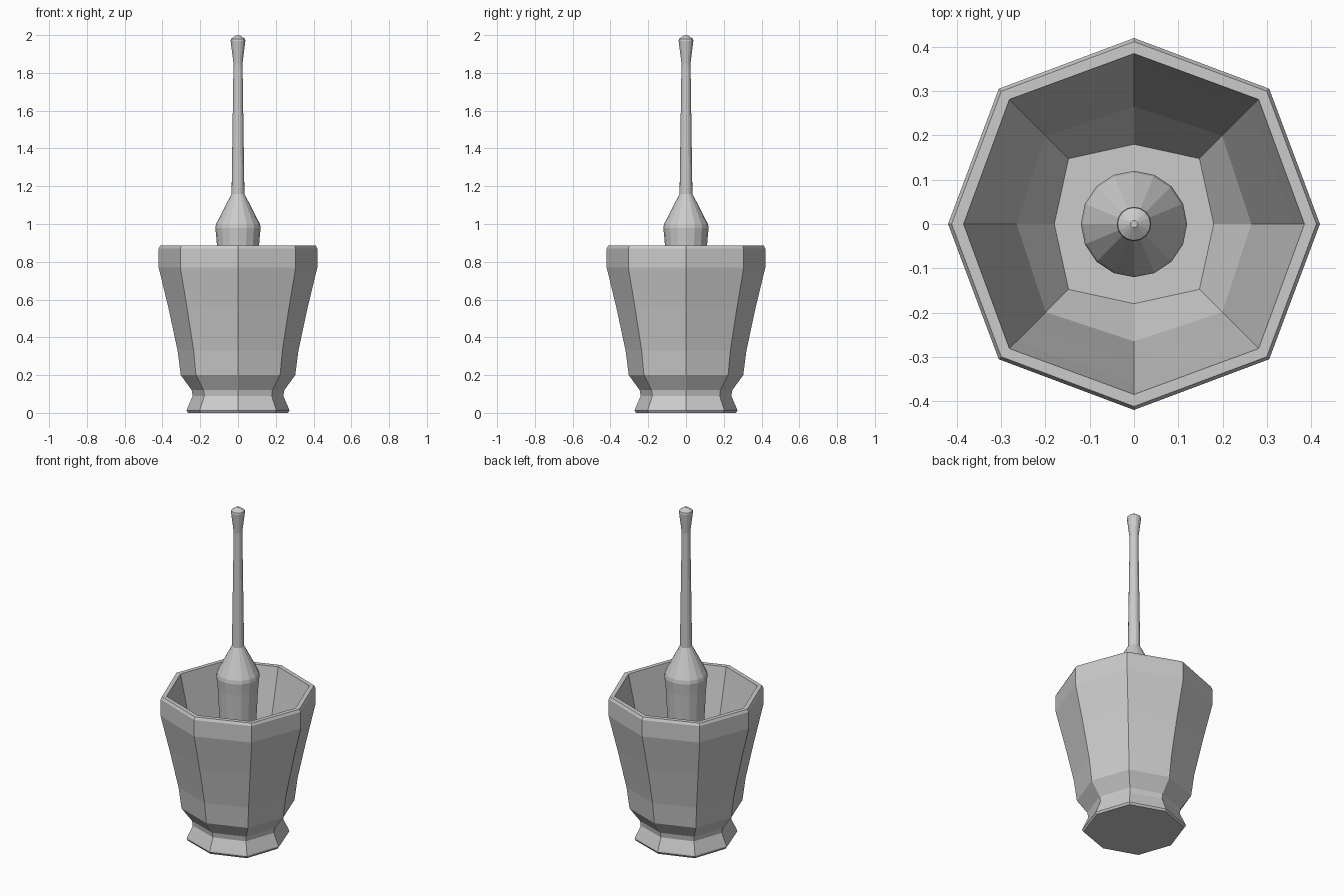
import bpy, bmesh
from math import cos, sin, tau

if "Cube" in bpy.data.objects:
    bpy.data.objects.remove(bpy.data.objects["Cube"])


def lathe(name, profile, sides):
    """Revolve (radius, corner_radius, z) rings; odd vertices use corner_radius."""
    bm = bmesh.new()
    rings = []
    for r, rc, z in profile:
        ring = []
        for i in range(sides):
            rad = rc if i % 2 else r
            a = tau * i / sides
            ring.append(bm.verts.new((rad * cos(a), rad * sin(a), z)))
        rings.append(ring)
    for lo, hi in zip(rings, rings[1:]):
        for i in range(sides):
            j = (i + 1) % sides
            bm.faces.new((lo[i], lo[j], hi[j], hi[i]))
    bm.faces.new(rings[0][::-1])
    bm.faces.new(rings[-1])
    bmesh.ops.recalc_face_normals(bm, faces=bm.faces)
    mesh = bpy.data.meshes.new(name)
    bm.to_mesh(mesh)
    bm.free()
    obj = bpy.data.objects.new(name, mesh)
    bpy.context.collection.objects.link(obj)
    return obj


# Octagonal mortar: foot, waist, flared body, rim, then the hollow inside
lathe("mortar", [
    (0.265, 0.278, 0.0), (0.272, 0.286, 0.012), (0.27, 0.284, 0.02),
    (0.24, 0.252, 0.09), (0.245, 0.257, 0.12), (0.303, 0.315, 0.20),
    (0.32, 0.332, 0.33), (0.367, 0.38, 0.55), (0.42, 0.432, 0.77),
    (0.42, 0.432, 0.87), (0.412, 0.424, 0.885), (0.385, 0.398, 0.885),
    (0.36, 0.375, 0.77), (0.31, 0.328, 0.55), (0.265, 0.282, 0.33),
    (0.18, 0.209, 0.20),
], 8)

# Pestle: tapered head, long slim handle, flared grip end
pestle = [
    (0.04, 0.20), (0.07, 0.225), (0.08, 0.28), (0.113, 0.91), (0.12, 0.98),
    (0.116, 1.0), (0.034, 1.16), (0.024, 1.85), (0.039, 1.97),
    (0.037, 1.98), (0.015, 1.995), (0.008, 2.0),
]
lathe("pestle", [(r, r, z) for r, z in pestle], 16)
